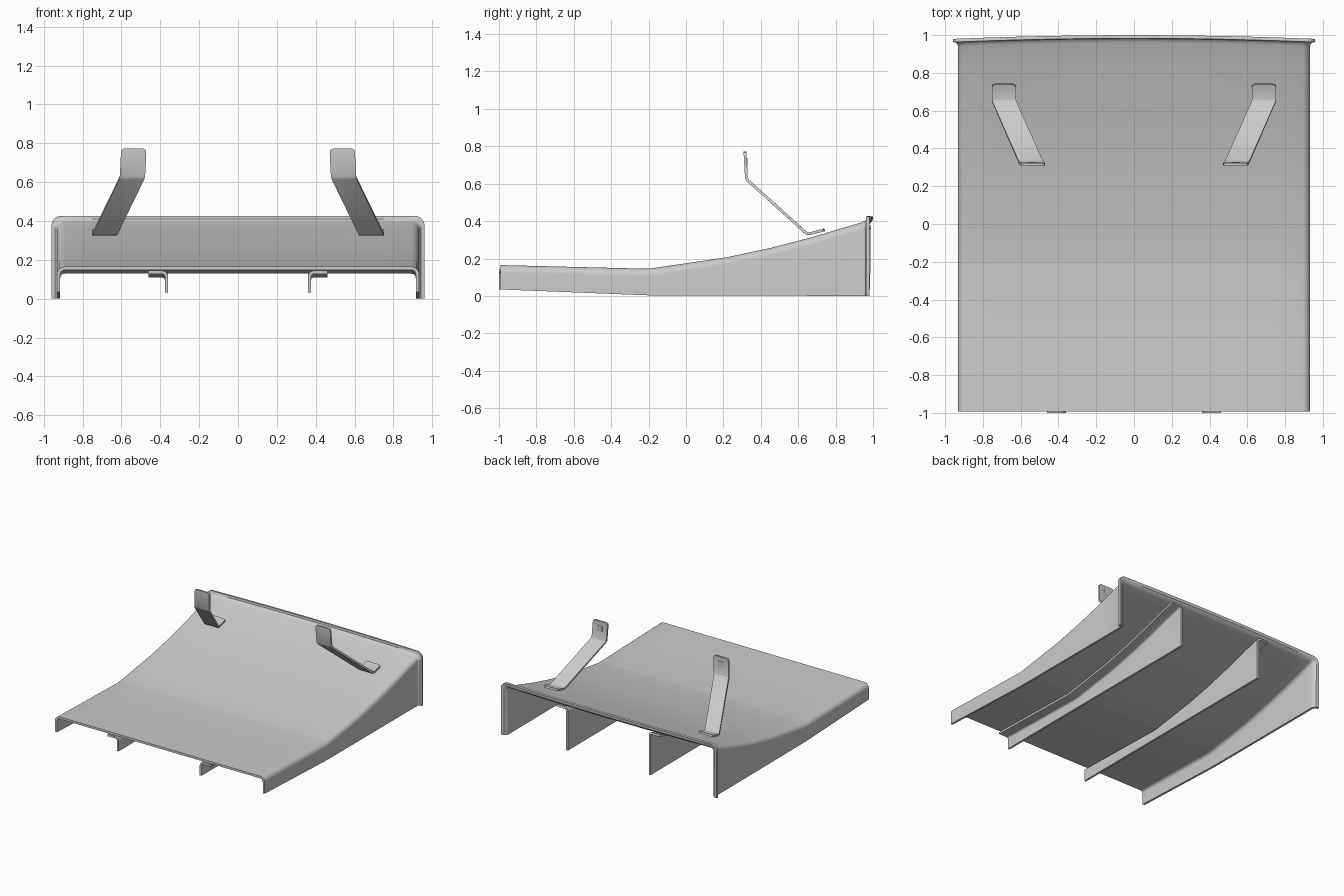
import bpy
from math import sin, cos, pi

if "Cube" in bpy.data.objects:
    bpy.data.objects.remove(bpy.data.objects["Cube"])


def finish(ob, mods):
    """Apply the modifiers, then smooth while keeping creases sharp."""
    bpy.ops.object.select_all(action='DESELECT')
    bpy.context.view_layer.objects.active = ob
    ob.select_set(True)
    for m in mods:
        bpy.ops.object.modifier_apply(modifier=m)
    bpy.ops.object.shade_smooth_by_angle(angle=0.6)


def sheet(name, rows, thickness, offset=-1, mirror=False):
    """Sheet metal part: a grid of points given a thickness."""
    n = len(rows[0])
    verts = [p for row in rows for p in row]
    faces = [(i * n + j, i * n + j + 1, (i + 1) * n + j + 1, (i + 1) * n + j)
             for i in range(len(rows) - 1) for j in range(n - 1)]
    me = bpy.data.meshes.new(name)
    me.from_pydata(verts, [], faces)
    ob = bpy.data.objects.new(name, me)
    bpy.context.collection.objects.link(ob)
    s = ob.modifiers.new("thick", 'SOLIDIFY')
    s.thickness, s.offset, s.use_even_offset = thickness, offset, True
    mods = ["thick"]
    if mirror:
        m = ob.modifiers.new("mirror", 'MIRROR')
        m.use_mirror_merge = False
        mods.append("mirror")
    finish(ob, mods)
    return ob


def interp(table, y):
    for (y0, z0), (y1, z1) in zip(table, table[1:]):
        if y <= y1:
            break
    return z0 + (z1 - z0) * (y - y0) / (y1 - y0)


TOP = [(-1, .165), (-.2, .145), (.22, .207), (.45, .256), (.67, .313), (.95, .397), (1, .402)]
BOTTOM = [(-1, .035), (-.2, .003), (1, 0)]
YS = [-.6, -.22, -.18, 0, .22, .45, .67, .82]


# Ramp shell: inverted U section with a flared, bowed rear flange
def shell_row(y, out):
    w, top, r = .932 + out, interp(TOP, y) + out, .04 + out * .4
    low = interp(BOTTOM, y)
    right = [(w - r + r * cos(a * pi / 12), top - r + r * sin(a * pi / 12)) for a in range(7)]
    right = [(w, low)] + right
    left = [(-x, z) for x, z in right]
    middle = [(-(w - r) + 2 * (w - r) * k / 12, top) for k in range(1, 12)]
    bow = .02 * max(0, min(1, (y - .8) / .14))
    return [(x, y + bow * (1 - (x / w) ** 2), z) for x, z in left + middle + right[::-1]]


stations = [(y, 0) for y in [-.992] + YS + [.94]]
stations += [(.953, .003), (.961, .011), (.963, .028)]
sheet("ramp_shell", [shell_row(y, o) for y, o in stations], .017)


# Support ribs: L section under the shell, following its curve
def rib_row(y):
    x, top, r = .36, interp(TOP, y) - .021, .03
    arc = [(x + r - r * cos(a * pi / 10), top - r + r * sin(a * pi / 10)) for a in range(6)]
    return [(px, y, pz) for px, pz in [(x, .033)] + arc + [(x + .1, top)]]


sheet("support_ribs", [rib_row(y) for y in [-1] + YS + [.985]], .016, mirror=True)

# Bent straps: foot, slanted arm, upright tab with rounded ends
strap = [(.645, .732, .741, .354), (.629, .748, .735, .352), (.625, .752, .725, .349),
         (.625, .752, .66, .332), (.622, .749, .645, .334),
         (.483, .612, .331, .617), (.478, .608, .323, .632),
         (.472, .602, .316, .755), (.476, .598, .316, .767), (.488, .588, .316, .772)]
sheet("bent_straps", [[(a, y, z), (b, y, z)] for a, b, y, z in strap], .015, 0, True)

# Small square pads on the back of the upright tabs
bpy.ops.mesh.primitive_cube_add(size=1)
pad = bpy.context.object
pad.name = "strap_pads"
for v in pad.data.vertices:
    v.co = (.538 + v.co.x * .045, .325 + v.co.y * .005, .715 + v.co.z * .045)
pad.modifiers.new("mirror", 'MIRROR').use_mirror_merge = False
finish(pad, ["mirror"])
